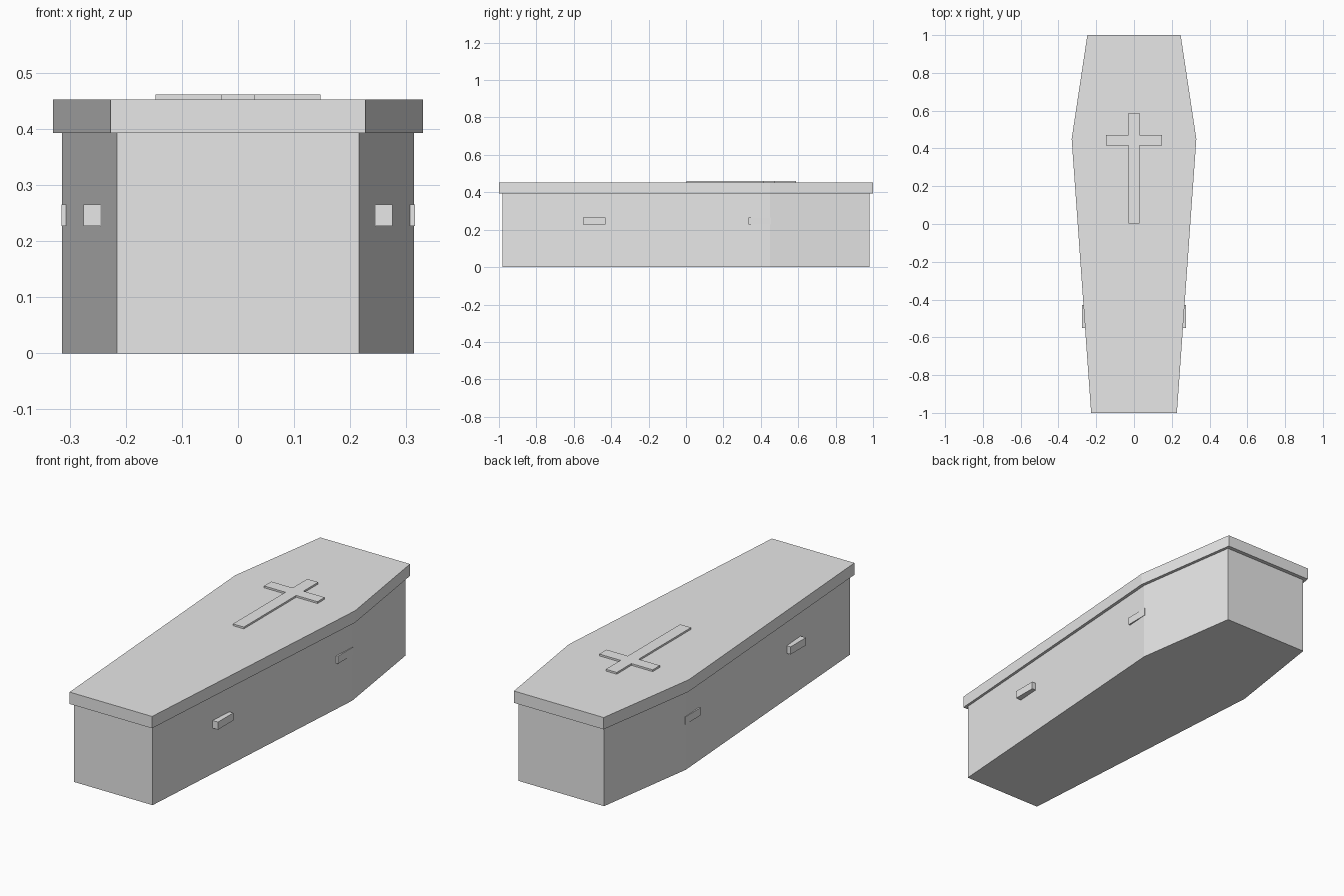
import bpy
import bmesh

cube = bpy.data.objects.get("Cube")
if cube:
    bpy.data.objects.remove(cube, do_unlink=True)

grey = bpy.data.materials.new("plain grey")
grey.use_nodes = True
colour = (0.8, 0.8, 0.8, 1)
grey.diffuse_color = colour
grey.node_tree.nodes["Principled BSDF"].inputs["Base Color"].default_value = colour


def prism(name, half, z0, z1):
    """Mirror a half outline across x = 0 and extrude it upwards."""
    outline = half + [(-x, y) for x, y in reversed(half)]
    bm = bmesh.new()
    base = bm.faces.new([bm.verts.new((x, y, z0)) for x, y in outline])
    top = bmesh.ops.extrude_face_region(bm, geom=[base], use_keep_orig=True)
    verts = [g for g in top["geom"] if isinstance(g, bmesh.types.BMVert)]
    bmesh.ops.translate(bm, verts=verts, vec=(0, 0, z1 - z0))
    bmesh.ops.recalc_face_normals(bm, faces=bm.faces)
    return finish(name, bm)


def box(name, centre, size):
    bm = bmesh.new()
    bmesh.ops.create_cube(bm, size=1)
    bmesh.ops.scale(bm, verts=bm.verts, vec=size)
    bmesh.ops.translate(bm, verts=bm.verts, vec=centre)
    return finish(name, bm)


def finish(name, bm):
    mesh = bpy.data.meshes.new(name)
    bm.to_mesh(mesh)
    bm.free()
    mesh.materials.append(grey)
    obj = bpy.data.objects.new(name, mesh)
    bpy.context.collection.objects.link(obj)
    return obj


# Six-sided body and its overhanging lid
prism("body", [(0.216, -0.98), (0.314, 0.45), (0.235, 0.98)], 0, 0.393)
prism("lid", [(0.227, -1), (0.33, 0.45), (0.247, 1)], 0.393, 0.452)

# Raised cross on the lid
prism("lid_cross", [(0.03, 0.003), (0.03, 0.415), (0.147, 0.415),
                    (0.147, 0.472), (0.03, 0.472), (0.03, 0.588)], 0.452, 0.461)

# Block handles, partly sunk into the sides
for side, sign in (("left", 1), ("right", -1)):
    for end, x, y in (("front", 0.255, -0.49), ("back", 0.295, 0.395)):
        box(f"{end}_{side}_handle", (sign * x, y, 0.246), (0.04, 0.12, 0.038))
